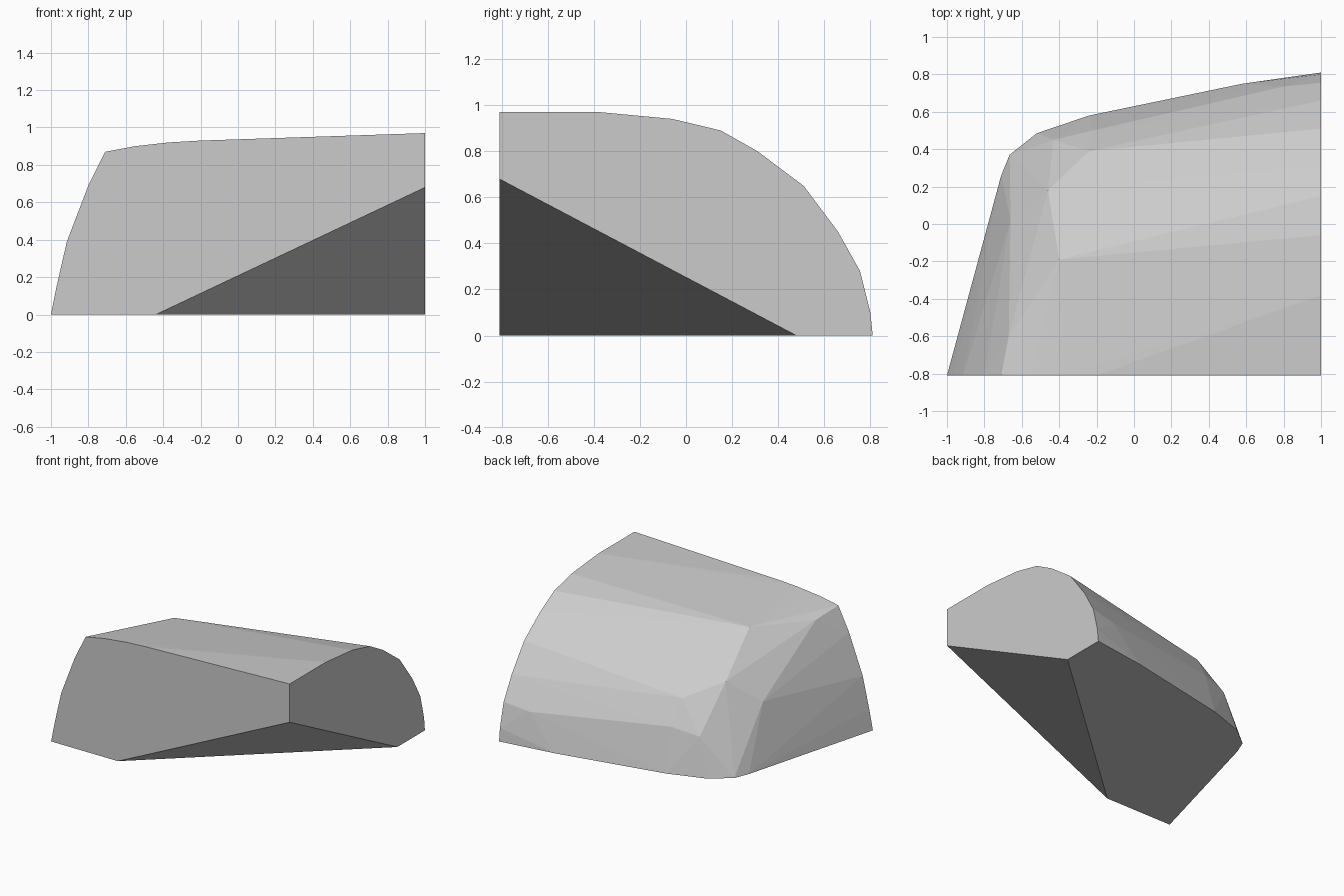
import bpy, bmesh, math

if "Cube" in bpy.data.objects:
    bpy.data.objects.remove(bpy.data.objects["Cube"])

# Right end profile (y, z) at x = 1
end_profile = [(0.81, 0), (0.80, 0.10), (0.755, 0.28), (0.66, 0.45), (0.51, 0.65),
               (0.31, 0.80), (0.15, 0.89), (-0.06, 0.94), (-0.38, 0.97), (-0.81, 0.97)]
# Front profile (x, z) at y = -0.81
front_profile = [(-1, 0), (-0.97, 0.15), (-0.915, 0.39), (-0.80, 0.69), (-0.71, 0.87),
                 (-0.55, 0.90), (-0.37, 0.92), (-0.20, 0.93)]
# Base outline (x, y) at z = 0
base_outline = [(-0.71, 0.26), (-0.665, 0.37), (-0.52, 0.485), (-0.24, 0.58),
                (0.20, 0.67), (0.58, 0.75)]
# Slanted cut across the lower front right corner
corner_cut = [(-0.44, -0.81, 0), (1, 0.48, 0), (1, -0.81, 0.68)]
# Ridge points of the rounded back left shoulder
shoulder = [(-0.40, -0.19, 0.86), (-0.46, 0.18, 0.605), (-0.43, 0.45, 0.28),
            (-0.22, 0.50, 0.32), (-0.24, 0.39, 0.50), (-0.66, 0.02, 0.445),
            (-0.67, -0.60, 0.83), (0.80, 0.735, 0.25), (-0.65, 0.31, 0.06)]

points = ([(1, y, z) for y, z in end_profile]
          + [(x, -0.81, z) for x, z in front_profile]
          + [(x, y, 0) for x, y in base_outline]
          + corner_cut + shoulder)

# Faceted block: skin over the profiles, flat sides merged
bm = bmesh.new()
for p in points:
    bm.verts.new(p)
hull = bmesh.ops.convex_hull(bm, input=bm.verts)
loose = [v for v in bm.verts if not v.link_faces]
bmesh.ops.delete(bm, geom=loose, context='VERTS')
bmesh.ops.dissolve_limit(bm, angle_limit=math.radians(0.5), verts=bm.verts, edges=bm.edges)
bmesh.ops.recalc_face_normals(bm, faces=bm.faces)

mesh = bpy.data.meshes.new("faceted_block")
bm.to_mesh(mesh)
bm.free()
block = bpy.data.objects.new("faceted_block", mesh)
bpy.context.collection.objects.link(block)
